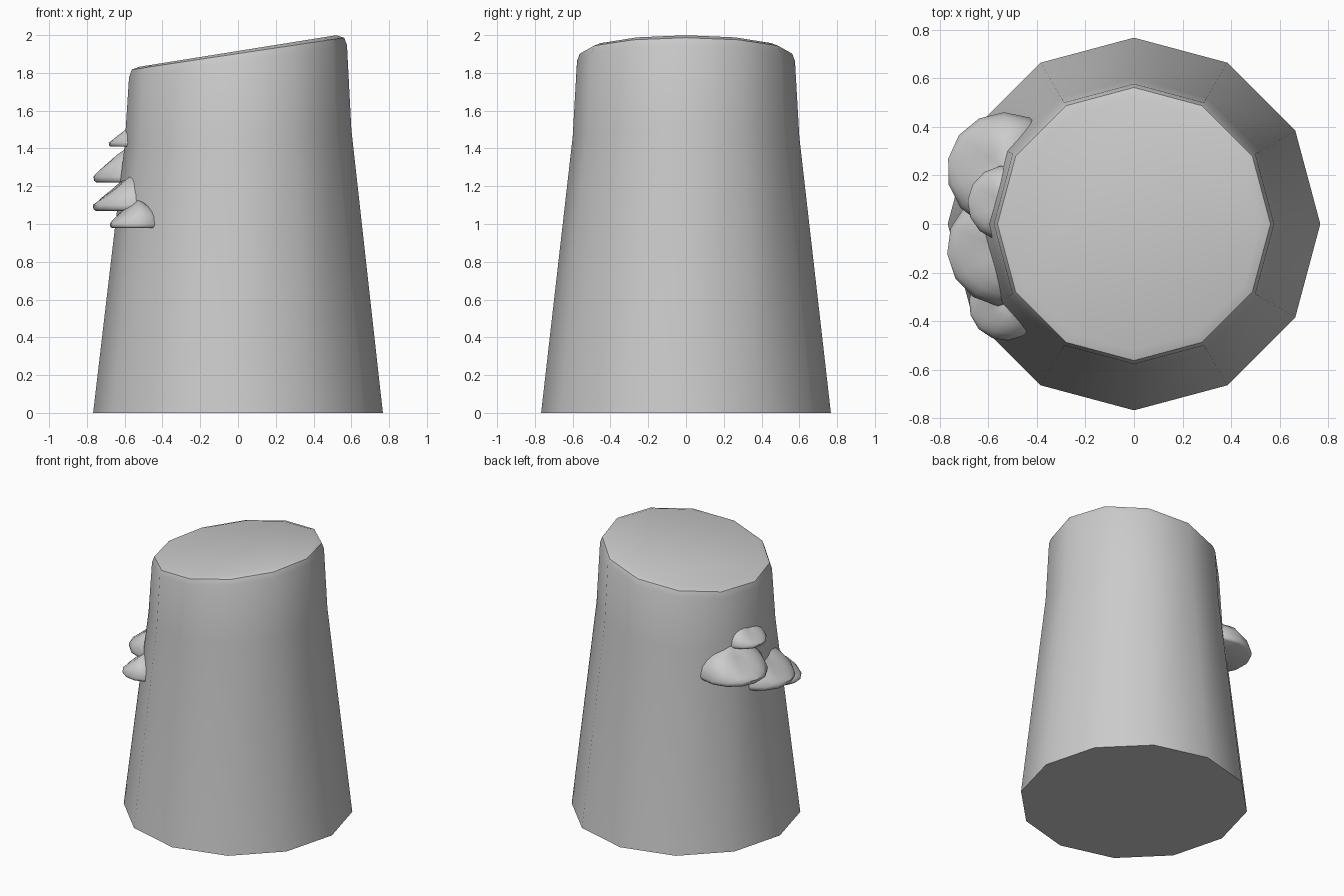
import bpy, bmesh, math

if "Cube" in bpy.data.objects:
    bpy.data.objects.remove(bpy.data.objects["Cube"])


def loft(name, rings):
    """Closed solid through equal-length rings of points, smooth shaded."""
    bm = bmesh.new()
    loops = [[bm.verts.new(p) for p in ring] for ring in rings]
    n = len(loops[0])
    for a, b in zip(loops, loops[1:]):
        for i in range(n):
            j = (i + 1) % n
            bm.faces.new((a[i], a[j], b[j], b[i]))
    bm.faces.new(loops[0][::-1])
    bm.faces.new(loops[-1])
    bmesh.ops.recalc_face_normals(bm, faces=bm.faces)
    mesh = bpy.data.meshes.new(name)
    bm.to_mesh(mesh)
    bm.free()
    obj = bpy.data.objects.new(name, mesh)
    bpy.context.collection.objects.link(obj)
    bpy.ops.object.select_all(action='DESELECT')
    obj.select_set(True)
    bpy.context.view_layer.objects.active = obj
    bpy.ops.object.shade_smooth_by_angle(angle=math.radians(50))
    return obj


# Tree stump: 12 sides, slanted cut with a softened rim (radius, height, slant)
profile = [(0.767, 0, 0), (0.60, 1.46, 0.07), (0.577, 1.862, 0.148),
           (0.562, 1.902, 0.15), (0.52, 1.916, 0.16)]
stump = []
for r, z, slant in profile:
    ring = []
    for i in range(12):
        a = math.tau * i / 12
        x = r * math.cos(a)
        ring.append((x, r * math.sin(a), z + slant * x))
    stump.append(ring)
loft("trunk", stump)


# Shelf fungus: flat below, wedge-shaped outward, domed sideways
def fungus(name, x, y, z, radius, height, rim, sides=14):
    facing = math.atan2(y * 0.5, x)
    rings = []
    for s, t in [(0.94, None), (0.985, None), (1, 0), (0.93, 0), (0.8, 0),
                 (0.6, 0), (0.35, 0), (0.08, 0)]:
        ring = []
        for i in range(sides):
            a = math.tau * i / sides
            if t is None:
                h = 0 if s < 0.95 else rim * 0.3
            else:
                c = math.cos(a) ** 2
                h = rim + height * (c * (1 - s) + (1 - c) * math.sqrt(1 - s * s))
            ring.append((x + radius * s * math.cos(a + facing),
                         y + radius * s * math.sin(a + facing), z + h))
        rings.append(ring)
    loft(name, rings)


fungus("fungus_large_upper", -0.53, 0.22, 1.22, 0.24, 0.18, 0.03)
fungus("fungus_large_lower", -0.53, -0.10, 1.07, 0.24, 0.18, 0.03)
fungus("fungus_small_top", -0.53, 0.085, 1.41, 0.155, 0.11, 0.02)
fungus("fungus_small_bottom", -0.53, -0.33, 0.98, 0.15, 0.125, 0.02)
